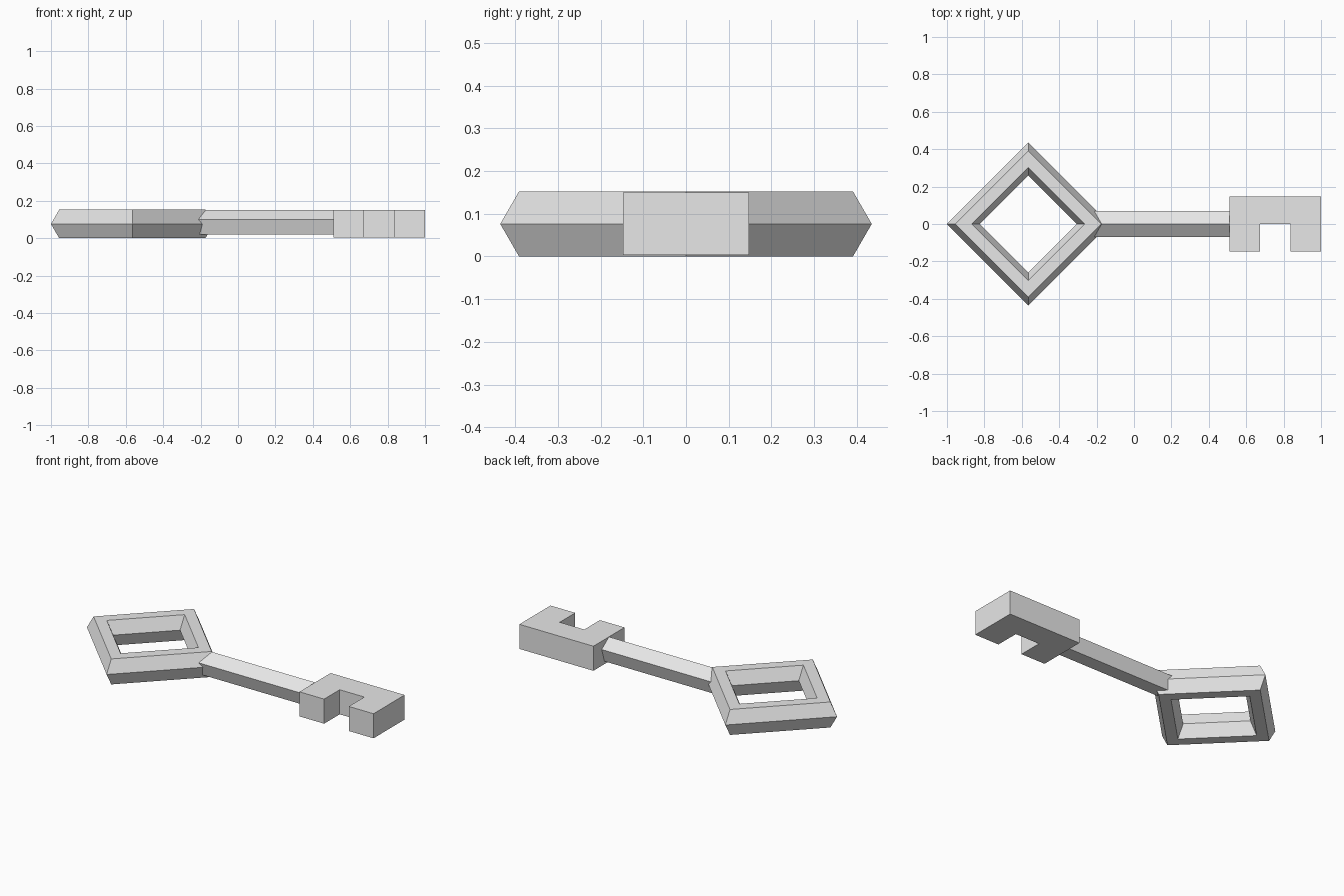
import bpy, bmesh
from math import sin, cos, pi
from mathutils import Vector

cube = bpy.data.objects.get("Cube")
if cube:
    bpy.data.objects.remove(cube, do_unlink=True)

grey = bpy.data.materials.new("light grey metal")
grey.use_nodes = True
colour = (0.8, 0.8, 0.8, 1)
grey.diffuse_color = colour
grey.node_tree.nodes["Principled BSDF"].inputs["Base Color"].default_value = colour


def finish(name, bm):
    bmesh.ops.recalc_face_normals(bm, faces=bm.faces)
    mesh = bpy.data.meshes.new(name)
    bm.to_mesh(mesh)
    bm.free()
    mesh.materials.append(grey)
    obj = bpy.data.objects.new(name, mesh)
    bpy.context.collection.objects.link(obj)
    return obj


def prism(name, profile, offset):
    """Extrude a closed outline along an offset vector."""
    bm = bmesh.new()
    face = bm.faces.new([bm.verts.new(p) for p in profile])
    ext = bmesh.ops.extrude_face_region(bm, geom=[face])
    moved = [g for g in ext["geom"] if isinstance(g, bmesh.types.BMVert)]
    bmesh.ops.translate(bm, vec=Vector(offset), verts=moved)
    # the extrusion keeps the starting face, so both ends are capped
    return finish(name, bm)


# Bow: diamond ring with a hexagonal cross-section
MID, TUBE, MID_Z = 0.347, 0.088, 0.0762
bm = bmesh.new()
rings = []
for i in range(4):
    a = i * pi / 2
    ring = []
    for j in range(6):
        b = j * pi / 3
        r = MID + TUBE * cos(b)
        ring.append(bm.verts.new((-0.565 + r * cos(a), r * sin(a),
                                  MID_Z + TUBE * sin(b))))
    rings.append(ring)
for i in range(4):
    p, q = rings[i], rings[(i + 1) % 4]
    for j in range(6):
        k = (j + 1) % 6
        bm.faces.new((p[j], q[j], q[k], p[k]))
finish("bow", bm)

# Shaft: five-sided rod with its ridge on top
R = 0.072
rod = [(-0.23, R * sin(i * 2 * pi / 5), 0.078 + R * cos(i * 2 * pi / 5))
       for i in range(5)]
prism("shaft", rod, (0.75, 0, 0))

# Bit: block with a square notch between two teeth
outline = [(0.51, -0.147), (0.673, -0.147), (0.673, 0), (0.836, 0),
           (0.836, -0.147), (1, -0.147), (1, 0.147), (0.51, 0.147)]
prism("bit", [(x, y, 0.003) for x, y in outline], (0, 0, 0.147))
